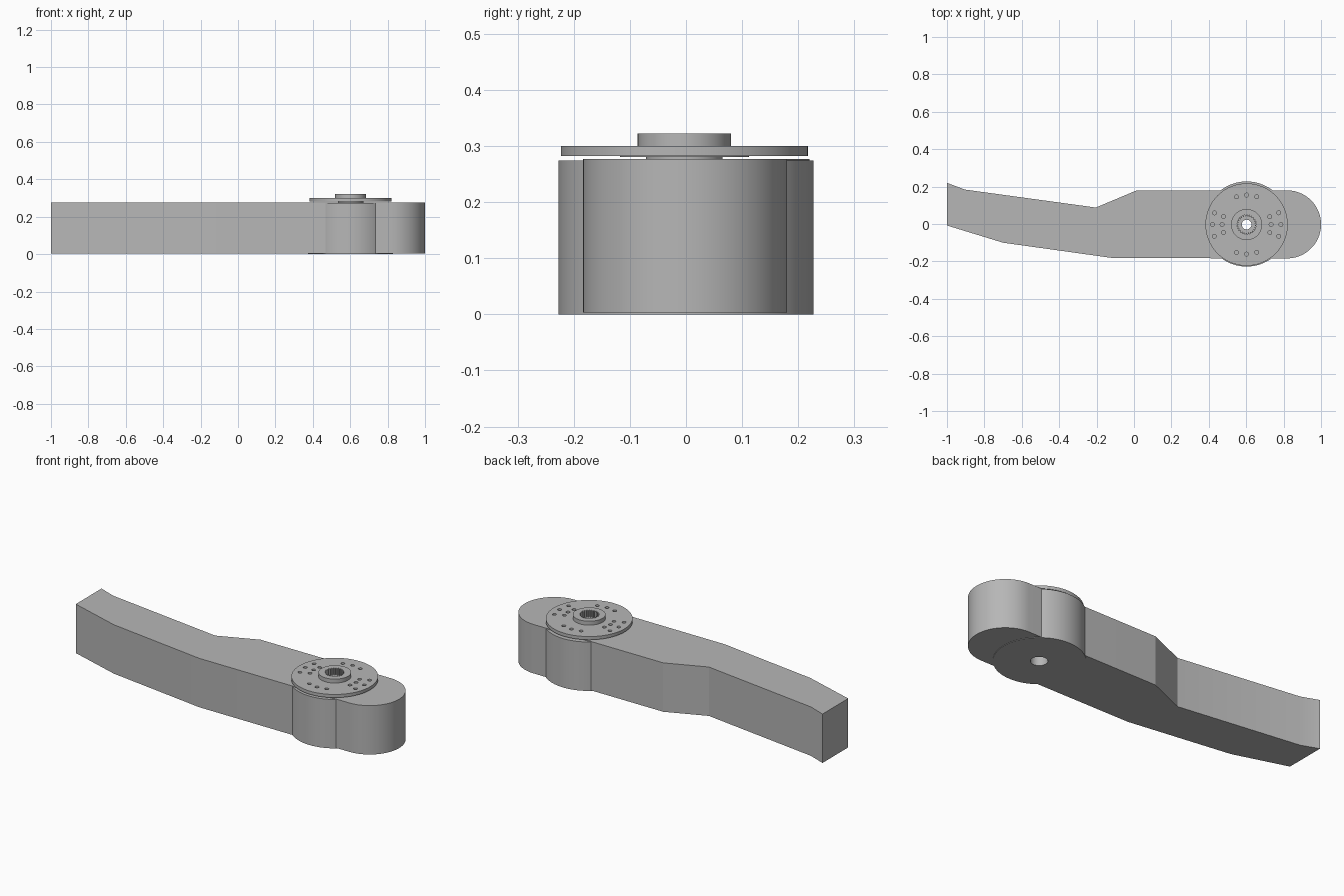
import bpy, bmesh
from math import sin, cos, pi, radians

if "Cube" in bpy.data.objects:
    bpy.data.objects.remove(bpy.data.objects["Cube"])

HUB = (0.602, 0.0)
HORN = (0.602, -0.003)

grey = bpy.data.materials.new("plain_grey")
grey.use_nodes = True
grey.diffuse_color = (0.47, 0.47, 0.47, 1)
grey.node_tree.nodes["Principled BSDF"].inputs["Base Color"].default_value = grey.diffuse_color


def circle(r, n, centre=(0, 0)):
    return [(centre[0] + r * cos(2 * pi * i / n), centre[1] + r * sin(2 * pi * i / n)) for i in range(n)]


def make_object(name, bm):
    bmesh.ops.recalc_face_normals(bm, faces=bm.faces)
    mesh = bpy.data.meshes.new(name)
    bm.to_mesh(mesh)
    bm.free()
    mesh.materials.append(grey)
    obj = bpy.data.objects.new(name, mesh)
    bpy.context.collection.objects.link(obj)
    return obj


def prisms(name, outlines, z0, z1):
    """Extrude one or more flat outlines from z0 to z1."""
    bm = bmesh.new()
    for outline in outlines:
        face = bm.faces.new([bm.verts.new((x, y, z0)) for x, y in outline])
        top = bmesh.ops.extrude_face_region(bm, geom=[face])["geom"]
        verts = [v for v in top if isinstance(v, bmesh.types.BMVert)]
        bmesh.ops.translate(bm, verts=verts, vec=(0, 0, z1 - z0))
    # extruding keeps the starting face, so every prism is closed
    return make_object(name, bm)


def lathe(name, profile, centre, steps=96):
    bm = bmesh.new()
    verts = [bm.verts.new((r, 0, z)) for r, z in profile]
    edges = [bm.edges.new(pair) for pair in zip(verts, verts[1:])]
    bmesh.ops.spin(bm, geom=verts + edges, cent=(0, 0, 0), axis=(0, 0, 1),
                   angle=2 * pi, steps=steps)
    bmesh.ops.remove_doubles(bm, verts=bm.verts, dist=1e-5)
    bmesh.ops.translate(bm, verts=bm.verts, vec=(*centre, 0))
    return make_object(name, bm)


def activate(obj):
    bpy.ops.object.select_all(action="DESELECT")
    obj.select_set(True)
    bpy.context.view_layer.objects.active = obj


def cut(obj, cutter):
    cutter.hide_render = True
    mod = obj.modifiers.new("cut", "BOOLEAN")
    mod.operation, mod.solver, mod.object = "DIFFERENCE", "EXACT", cutter
    activate(obj)
    bpy.ops.object.modifier_apply(modifier=mod.name)


# Arm: bent outline with a half-round end
tip = [(0.818 + 0.182 * cos(a), -0.002 + 0.182 * sin(a))
       for a in (radians(-90 + 180 * i / 48) for i in range(49))]
outline = [(-1, -0.008), (-0.70, -0.10), (-0.113, -0.182)] + tip + [
    (0.015, 0.18), (-0.204, 0.088), (-0.904, 0.184), (-1, 0.22)]
arm = prisms("arm", [outline], 0.003, 0.277)

# Round housing that swells out of the arm
housing = prisms("round_housing", [circle(0.2275, 96, HUB)], 0, 0.274)

# Horn: neck, thin collar, disc and raised boss
horn = lathe("horn_disc", [
    (0, 0.265), (0.068, 0.265), (0.068, 0.280), (0.115, 0.280), (0.115, 0.282),
    (0.22, 0.282), (0.22, 0.30), (0.083, 0.30), (0.083, 0.322), (0, 0.322)], HORN)

# Screw bore through the arm and housing
bore = prisms("bore_cutter", [circle(0.043, 48, HORN)], -0.1, 0.4)
# Toothed socket in the boss, with a narrower hole below it
teeth = 25
socket = []
for i in range(teeth * 4):
    r = 0.052 if i % 4 < 2 else 0.044
    a = 2 * pi * i / (teeth * 4)
    socket.append((HORN[0] + r * cos(a), HORN[1] + r * sin(a)))
spline = prisms("socket_cutter", [socket], 0.285, 0.4)
screw = prisms("screw_cutter", [circle(0.026, 32, HORN)], 0.2, 0.4)

# Small mounting holes in the disc: (ring radius, group angle, spacing)
holes = []
for radius, angle, spread in ((0.183, 0, 20), (0.131, 0, 19), (0.158, 90, 20)):
    for side in (0, 180):
        for k in (-1, 0, 1):
            a = radians(angle + side + k * spread)
            centre = (HORN[0] + radius * cos(a), HORN[1] + radius * sin(a))
            holes.append(circle(0.0105, 16, centre))
drill = prisms("drill_cutter", holes, 0.279, 0.31)

cut(arm, bore)
cut(housing, bore)
for cutter in (spline, screw, drill):
    cut(horn, cutter)
for cutter in (bore, spline, screw, drill):
    bpy.data.objects.remove(cutter)

for obj in (arm, housing, horn):
    activate(obj)
    bpy.ops.object.shade_smooth_by_angle(angle=radians(20 if obj is arm else 30))
